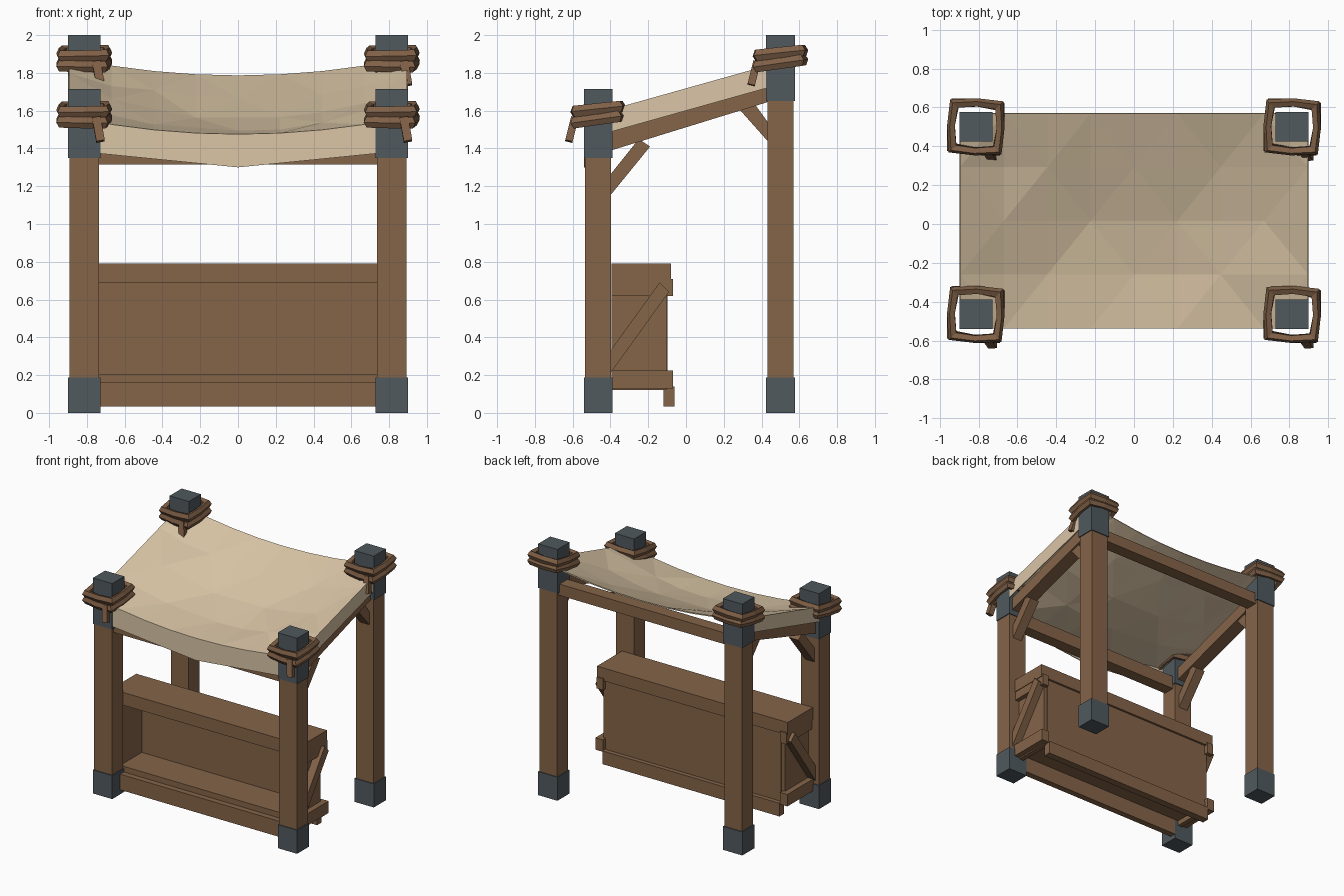
import bpy, bmesh, math, random
from mathutils import Matrix, Vector

random.seed(4)
if "Cube" in bpy.data.objects:
    bpy.data.objects.remove(bpy.data.objects["Cube"])


def material(name, rgb):
    m = bpy.data.materials.new(name)
    m.use_nodes = True
    m.diffuse_color = (*rgb, 1)
    bsdf = m.node_tree.nodes["Principled BSDF"]
    bsdf.inputs["Base Color"].default_value = (*rgb, 1)
    bsdf.inputs["Roughness"].default_value = 0.9
    return m


WOOD = material("brown wood", (0.235, 0.128, 0.066))
ROPE = material("dark rope", (0.215, 0.117, 0.062))
METAL = material("grey iron", (0.080, 0.100, 0.112))
CLOTH = material("beige cloth", (0.70, 0.56, 0.38))


def finish(name, bm, mat):
    bmesh.ops.recalc_face_normals(bm, faces=bm.faces)
    mesh = bpy.data.meshes.new(name)
    bm.to_mesh(mesh)
    bm.free()
    mesh.materials.append(mat)
    obj = bpy.data.objects.new(name, mesh)
    bpy.context.collection.objects.link(obj)
    return obj


def box(name, x, y, z, mat=WOOD):
    """Box from (low, high) pairs."""
    bm = bmesh.new()
    size = [p[1] - p[0] for p in (x, y, z)]
    mid = [(p[0] + p[1]) / 2 for p in (x, y, z)]
    bmesh.ops.create_cube(bm, size=1, matrix=Matrix.Translation(mid) @ Matrix.Diagonal((*size, 1)))
    return finish(name, bm, mat)


def side_prism(name, outline, x):
    """Side outline of (y, z) points extruded along x."""
    bm = bmesh.new()
    ends = [[bm.verts.new((px, py, pz)) for py, pz in outline] for px in x]
    bm.faces.new(ends[0])
    bm.faces.new(ends[1])
    n = len(outline)
    for i in range(n):
        j = (i + 1) % n
        bm.faces.new((ends[0][i], ends[0][j], ends[1][j], ends[1][i]))
    return finish(name, bm, WOOD)


def pair(x0, x1, side):
    return tuple(sorted((x0 * side, x1 * side)))


def rope_tie(name, centre):
    """Two stacked faceted loops around a post, with a hanging tail."""
    bm = bmesh.new()
    section = [(-.02, -.02), (.006, -.03), (.02, 0), (.006, .03), (-.02, .02)]
    for lift, tilt, turn in ((-.03, 8, -5), (.022, 6, -2)):
        turn_m = (Matrix.Translation(Vector(centre) + Vector((0, 0, lift)))
                  @ Matrix.Rotation(math.radians(turn), 4, 'Z')
                  @ Matrix.Rotation(math.radians(tilt), 4, 'X')
                  @ Matrix.Rotation(math.radians(tilt - 7), 4, 'Y'))
        rings = []
        for k in range(8):
            a = k * math.pi / 4
            stretch = 1 if k % 2 == 0 else math.sqrt(2)
            reach = 0.128 if k % 2 == 0 else 0.117 * stretch
            out = Vector((math.cos(a), math.sin(a), 0))
            rings.append([bm.verts.new(turn_m @ (out * (reach + r * stretch) + Vector((0, 0, h))))
                          for r, h in section])
        for k in range(8):
            a, b = rings[k], rings[(k + 1) % 8]
            for i in range(5):
                j = (i + 1) % 5
                bm.faces.new((a[i], a[j], b[j], b[i]))
    tail = (Matrix.Translation(Vector(centre) + Vector((.075, -.14, -.085)))
            @ Matrix.Rotation(math.radians(-14), 4, 'X')
            @ Matrix.Rotation(math.radians(-10), 4, 'Y') @ Matrix.Diagonal((.045, .04, .13, 1)))
    bmesh.ops.create_cube(bm, size=1, matrix=tail)
    finish(name, bm, ROPE)


# Posts with iron feet, iron heads and rope ties
PX = 0.814
for row, y, head, top, tie in (("front", -.465, 1.35, 1.715, 1.585), ("back", .5, 1.65, 2.0, 1.882)):
    for label, s in (("left", 1), ("right", -1)):
        x = PX * s
        box(f"{row}_{label}_post", (x - .078, x + .078), (y - .069, y + .069), (.01, top - .02))
        for part, z in (("foot", (0, .187)), ("head", (head, top))):
            box(f"{row}_{label}_{part}", (x - .085, x + .085), (y - .076, y + .076), z, METAL)
        rope_tie(f"{row}_{label}_tie", (x, y, tie))

# Roof beams and braces
box("front_beam", (-PX, PX), (-.515, -.42), (1.315, 1.42))
box("back_beam", (-PX, PX), (.45, .55), (1.625, 1.715))
for label, s in (("left", 1), ("right", -1)):
    side_prism(f"{label}_roof_beam", [(-.46, 1.37), (.48, 1.66), (.48, 1.76), (-.46, 1.47)],
               pair(.76, .87, s))
    side_prism(f"{label}_front_brace", [(-.41, 1.14), (-.41, 1.25), (-.25, 1.45), (-.19, 1.41)],
               pair(.775, .855, s))
    side_prism(f"{label}_back_brace", [(.44, 1.43), (.44, 1.53), (.36, 1.64), (.28, 1.61)],
               pair(.775, .855, s))

# Counter
box("counter_top", (-.84, .84), (-.395, -.08), (.69, .792))
box("counter_back", (-.77, .77), (-.125, -.097), (.12, .70))
box("counter_shelf", (-.80, .80), (-.395, -.1), (.16, .205))
box("front_skirting", (-.76, .76), (-.44, -.39), (.035, .16))
box("back_skirting", (-.78, .78), (-.12, -.062), (.035, .14))
for label, s in (("left", 1), ("right", -1)):
    box(f"{label}_counter_side", pair(.76, .80, s), (-.395, -.103), (.12, .70))
    box(f"{label}_lower_rail", pair(.78, .845, s), (-.395, -.068), (.13, .225))
    box(f"{label}_upper_rail", pair(.78, .835, s), (-.395, -.07), (.62, .71))
    side_prism(f"{label}_counter_brace", [(-.40, .21), (-.40, .33), (-.14, .69), (-.09, .64)],
               pair(.80, .862, s))

# Sagging cloth roof with front and side drops, its corners tucked into the post heads
NX, NY, HALF = 8, 4, .893
Y0, Y1 = -.535, .57
bm = bmesh.new()


def roof_z(u, v):
    z = 1.473 + .31 * v + .115 * (u * HALF) ** 2
    sag = .07 * math.sin(math.pi * v) * (1 - u * u)
    noise = random.uniform(-.016, .016) if 0 < v < 1 and abs(u) < 1 else 0
    return z - sag + noise


grid = []
for j in range(NY + 1):
    v = j / NY
    us = [2 * i / NX - 1 for i in range(NX + 1)]
    grid.append([bm.verts.new((u * HALF, Y0 + (Y1 - Y0) * v, roof_z(u, v))) for u in us])
for j in range(NY):
    for i in range(NX):
        a, b, c, d = grid[j][i], grid[j][i + 1], grid[j + 1][i + 1], grid[j + 1][i]
        if (i + j) % 2:
            bm.faces.new((a, b, c))
            bm.faces.new((a, c, d))
        else:
            bm.faces.new((a, b, d))
            bm.faces.new((b, c, d))
hem = [bm.verts.new((p.co.x, Y0, 1.30 + .1 * abs(p.co.x))) for p in grid[0]]
for i in range(NX):
    bm.faces.new((grid[0][i], hem[i], hem[i + 1], grid[0][i + 1]))
for i in (0, NX):
    edge = [row[i] for row in grid]
    low = [bm.verts.new(p.co - Vector((0, 0, .115))) for p in edge]
    for j in range(NY):
        bm.faces.new((edge[j], edge[j + 1], low[j + 1], low[j]))
canopy = finish("cloth_roof", bm, CLOTH)
thick = canopy.modifiers.new("thickness", 'SOLIDIFY')
thick.thickness = .008
thick.offset = 0
